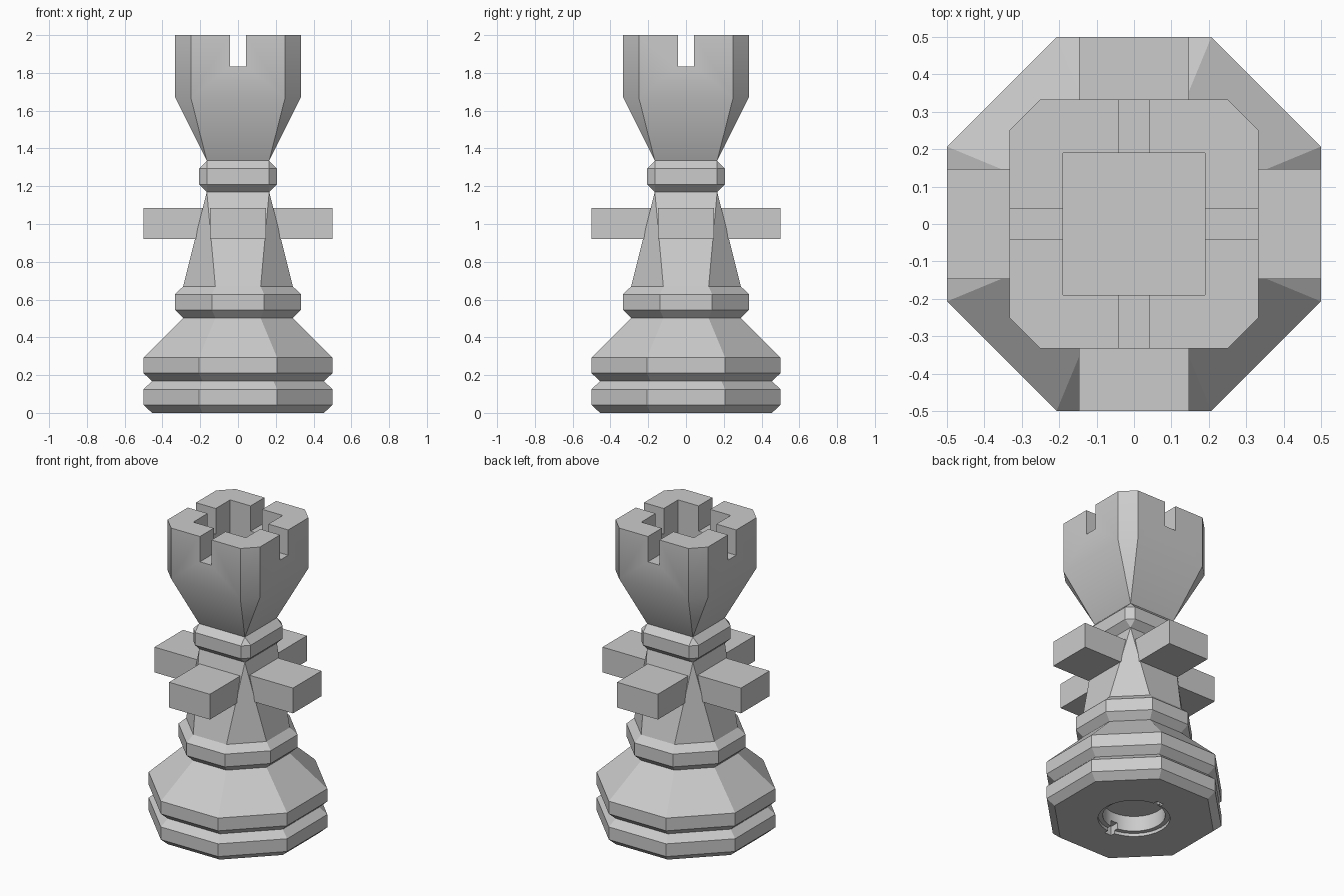
import bpy
import bmesh
import math
from mathutils import Matrix, Vector

default = bpy.data.objects.get("Cube")
if default:
    bpy.data.objects.remove(default, do_unlink=True)

stone = bpy.data.materials.new("light_grey")
stone.use_nodes = True
GREY = (0.6, 0.6, 0.6, 1)
stone.diffuse_color = GREY
stone.node_tree.nodes["Principled BSDF"].inputs["Base Color"].default_value = GREY


def finish(name, bm):
    bmesh.ops.recalc_face_normals(bm, faces=bm.faces)
    mesh = bpy.data.meshes.new(name)
    bm.to_mesh(mesh)
    bm.free()
    mesh.materials.append(stone)
    obj = bpy.data.objects.new(name, mesh)
    bpy.context.collection.objects.link(obj)
    return obj


def stack(name, rings):
    """Skin rings of chamfered squares given as (height, half width, half flat)."""
    bm = bmesh.new()
    loops = []
    for z, h, f in rings:
        outline = [(h, -f), (h, f), (f, h), (-f, h), (-h, f), (-h, -f), (-f, -h), (f, -h)]
        loops.append([bm.verts.new((x, y, z)) for x, y in outline])
    for low, high in zip(loops, loops[1:]):
        for i in range(8):
            j = (i + 1) % 8
            bm.faces.new((low[i], low[j], high[j], high[i]))
    bm.faces.new(loops[0][::-1])
    bm.faces.new(loops[-1])
    bmesh.ops.remove_doubles(bm, verts=bm.verts, dist=0.0001)
    return finish(name, bm)


def box(name, low, high):
    low, high = Vector(low), Vector(high)
    bm = bmesh.new()
    place = Matrix.Translation((low + high) / 2) @ Matrix.Diagonal((*(high - low), 1))
    bmesh.ops.create_cube(bm, size=1, matrix=place)
    return finish(name, bm)


def disc(name, radius, depth):
    """Cylinder rising from just below the ground to the given height."""
    bm = bmesh.new()
    bmesh.ops.create_cone(bm, cap_ends=True, segments=32, radius1=radius, radius2=radius,
                          depth=depth + 0.1,
                          matrix=Matrix.Translation((0, 0, (depth - 0.1) / 2)))
    return finish(name, bm)


def carve(target, cutters):
    bpy.context.view_layer.objects.active = target
    for cutter in cutters:
        cutter.hide_render = True
        mod = target.modifiers.new("cut", "BOOLEAN")
        mod.operation = "DIFFERENCE"
        mod.solver = "EXACT"
        mod.object = cutter
        bpy.ops.object.modifier_apply(modifier=mod.name)
        bpy.data.objects.remove(cutter, do_unlink=True)


# Octagonal foot with a pinched groove and a sloping shoulder
base = stack("base", [
    (0, 0.455, 0.188), (0.042, 0.5, 0.207), (0.125, 0.5, 0.207), (0.168, 0.455, 0.188),
    (0.21, 0.5, 0.207), (0.293, 0.5, 0.207), (0.502, 0.29, 0.12)])

# Twist-lock socket underneath
carve(base, [disc("socket_rim", 0.213, 0.02), disc("socket_hole", 0.185, 0.12),
             box("socket_notches", (-0.025, -0.24, -0.1), (0.025, 0.24, 0.06))])

# Stem: collar, tapering neck, upper ring
collar = stack("collar", [
    (0.502, 0.29, 0.12), (0.545, 0.333, 0.138), (0.628, 0.333, 0.138), (0.67, 0.29, 0.12)])
neck = stack("neck", [(0.67, 0.29, 0.12), (1.17, 0.165, 0.165)])
neck_ring = stack("neck_ring", [
    (1.17, 0.165, 0.165), (1.21, 0.207, 0.165), (1.293, 0.207, 0.165), (1.335, 0.165, 0.165)])

# Flared crown with a square well and four battlement slots
crown = stack("crown", [(1.335, 0.165, 0.165), (1.67, 0.333, 0.25), (2, 0.333, 0.25)])
carve(crown, [box("well", (-0.19, -0.19, 1.67), (0.19, 0.19, 2.1)),
              box("slot_x", (-0.5, -0.042, 1.835), (0.5, 0.042, 2.1)),
              box("slot_y", (-0.042, -0.5, 1.835), (0.042, 0.5, 2.1))])

# Four square arms around the neck
arms = []
for side, turn in (("left", 0), ("back", 90), ("right", 180), ("front", 270)):
    arm = box(side + "_arm", (0.147, -0.147, 0.92), (0.5, 0.147, 1.085))
    arm.data.transform(Matrix.Rotation(math.radians(turn), 4, "Z"))
    arms.append(arm)

# Soften only the gentle bends
bpy.ops.object.select_all(action="DESELECT")
for obj in [base, collar, neck, neck_ring, crown] + arms:
    obj.select_set(True)
bpy.context.view_layer.objects.active = crown
bpy.ops.object.shade_smooth_by_angle(angle=math.radians(30))
